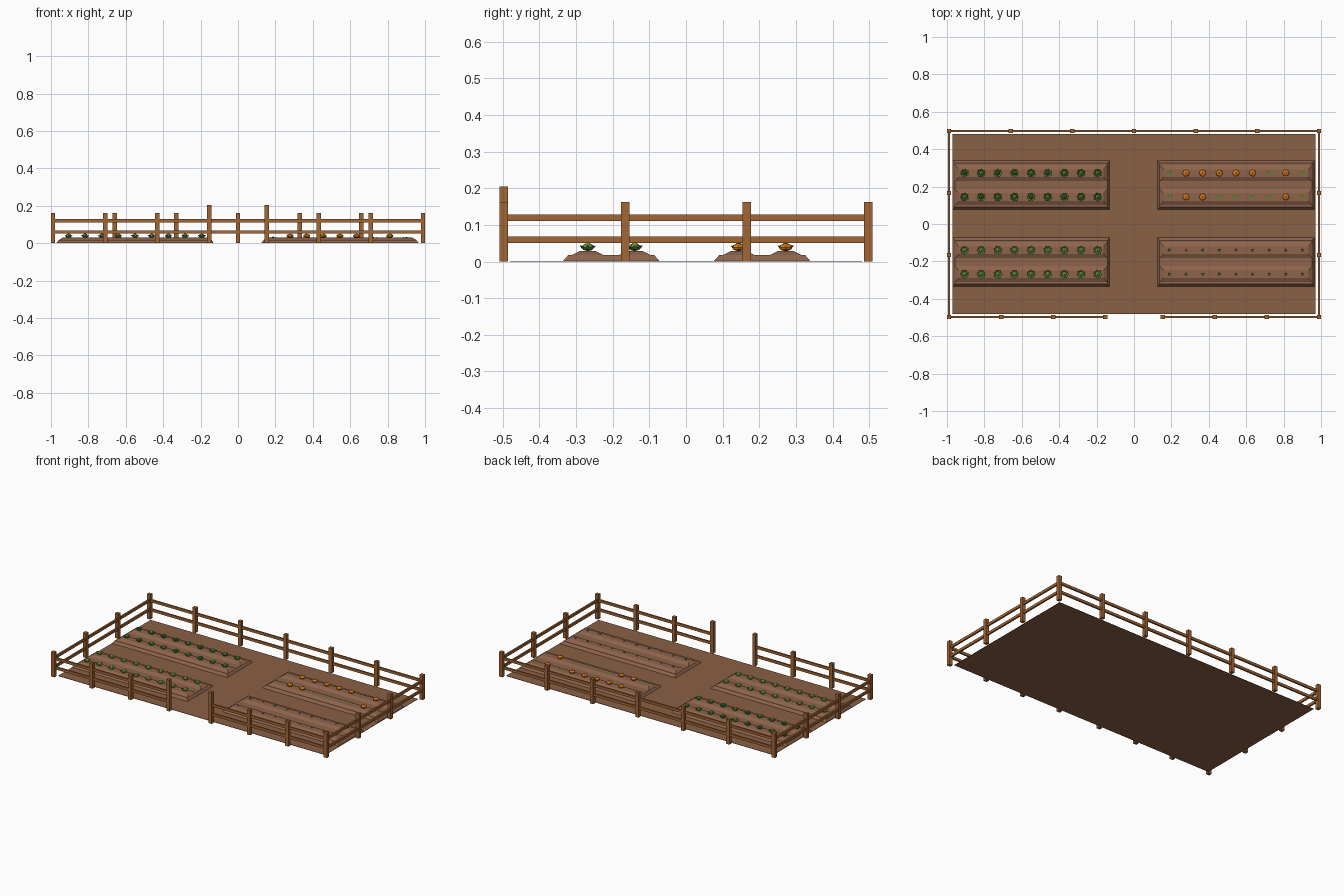
import bpy, bmesh, math, random
from mathutils import Matrix, Vector

random.seed(4)
if "Cube" in bpy.data.objects:
    bpy.data.objects.remove(bpy.data.objects["Cube"])


def material(name, r, g, b):
    col = [(c / 255) ** 2.2 for c in (r, g, b)] + [1]
    m = bpy.data.materials.new(name)
    m.use_nodes = True
    m.diffuse_color = col
    m.node_tree.nodes["Principled BSDF"].inputs["Base Color"].default_value = col
    return m


GROUND = material("path earth", 137, 97, 71)
SOIL = material("bed soil", 140, 99, 76)
WOOD = material("fence wood", 160, 102, 56)
LIGHT = material("light leaf", 146, 190, 88)
MID = material("fresh leaf", 100, 168, 66)
DARK = material("deep leaf", 56, 124, 62)
VINE = material("vine leaf", 84, 128, 56)
ORANGE = material("ripe orange", 214, 120, 28)


def to_mesh(name, bm, *mats):
    me = bpy.data.meshes.new(name)
    bm.to_mesh(me)
    bm.free()
    for m in mats:
        me.materials.append(m)
    return me


def place(name, me, loc=(0, 0, 0), turn=0):
    ob = bpy.data.objects.new(name, me)
    ob.location = loc
    ob.rotation_euler.z = turn
    bpy.context.collection.objects.link(ob)
    return ob


def frustum(bm, x, y, z, sx, sy, h, inset_x=0, inset_y=0):
    """Block centred on x, y and standing on z, its top drawn in by the insets."""
    mat = Matrix.Translation((x, y, z + h / 2)) @ Matrix.Diagonal((sx, sy, h, 1))
    for v in bmesh.ops.create_cube(bm, size=1, matrix=mat)["verts"]:
        if v.co.z > z + h / 2:
            v.co.x -= math.copysign(inset_x, v.co.x - x)
            v.co.y -= math.copysign(inset_y, v.co.y - y)


# Ground sheet
bm = bmesh.new()
frustum(bm, 0, 0, 0, 1.94, 0.96, 0.002)
place("ground", to_mesh("ground", bm, GROUND))

# Fence
FX, FY, GATE = 0.989, 0.497, 0.153
post_no = 0


def post(x, y, h=0.162):
    global post_no
    post_no += 1
    bm = bmesh.new()
    frustum(bm, 0, 0, 0, 0.023, 0.023, h)
    place(f"fence_post_{post_no}", to_mesh("fence_post", bm, WOOD), (x, y, 0))


def rails(name, a, b):
    for level, z in (("lower", 0.051), ("upper", 0.111)):
        bm = bmesh.new()
        frustum(bm, (a[0] + b[0]) / 2, (a[1] + b[1]) / 2, z,
                abs(b[0] - a[0]) + 0.011, abs(b[1] - a[1]) + 0.011, 0.017)
        place(f"{name}_{level}_rail", to_mesh("rail", bm, WOOD))


for i in range(7):
    post(FX * (i / 3 - 1), FY)
rails("back", (-FX, FY), (FX, FY))
for side, s in (("left", 1), ("right", -1)):
    post(s * GATE, -FY, 0.205)
    for i in range(1, 4):
        post(s * (GATE + (FX - GATE) * i / 3), -FY)
    for y in (-FY / 3, FY / 3):
        post(s * FX, y)
    rails(f"front_{side}", (s * GATE, -FY), (s * FX, -FY))
    rails(f"{side}_side", (s * FX, -FY), (s * FX, FY))


# Planting beds, each with two raised rows
ROWS = (-0.064, 0.064)
BEDS = {"back_right": (-0.55, 0.208), "front_right": (-0.55, -0.204),
        "back_left": (0.545, 0.208), "front_left": (0.545, -0.204)}
bm = bmesh.new()
frustum(bm, 0, 0, 0.001, 0.84, 0.264, 0.017, 0.012, 0.015)
for y in ROWS:
    frustum(bm, 0, y, 0.018, 0.812, 0.085, 0.011, 0.018, 0.022)
bed_mesh = to_mesh("bed", bm, SOIL)
for name, (x, y) in BEDS.items():
    place(f"{name}_bed", bed_mesh, (x, y, 0))


# Crops
def leaf(bm, angle, r, tip_z, width, mat=0, r0=0.002, z0=0.001):
    """Pointed leaf folded across its middle, running outwards at an angle."""
    rot = Matrix.Rotation(angle, 3, "Z")
    rm, zm = (r0 + r) / 2, (z0 + tip_z) / 2
    base, l, rt, tip = [bm.verts.new(rot @ Vector(p)) for p in (
        (r0, 0, z0), (rm, width / 2, zm), (rm, -width / 2, zm), (r, 0, tip_z))]
    for tri in ((base, rt, l), (l, rt, tip)):
        bm.faces.new(tri).material_index = mat


def cabbage(inner, outer):
    bm = bmesh.new()
    bmesh.ops.create_icosphere(bm, subdivisions=1, radius=0.015,
                               matrix=Matrix.Translation((0, 0, 0.010)))
    for v in bm.verts:
        v.co.z = max(v.co.z, 0)
    for i in range(7):
        leaf(bm, i * math.tau / 7, 0.023, 0.015, 0.02, 1, 0.006)
    return to_mesh("cabbage", bm, inner, outer)


def vine(fruit):
    bm = bmesh.new()
    for a in (0.2, 1.6, 3.0, 4.6):
        leaf(bm, a, 0.023 if abs(math.cos(a)) > 0.5 else 0.012, 0.004, 0.014)
    if fruit:
        # Ribbed fruit: every other meridian pulled in
        new = bmesh.ops.create_uvsphere(bm, u_segments=12, v_segments=6, radius=0.019)["verts"]
        for v in new:
            a = round(math.atan2(v.co.y, v.co.x) / math.tau * 12)
            k = 0.86 if a % 2 else 1
            v.co = (v.co.x * k, v.co.y * k, v.co.z * 0.55 + 0.0105)
        for f in bm.faces:
            if all(v in new for v in f.verts):
                f.material_index = 1
        bmesh.ops.create_cone(bm, segments=5, radius1=0.004, radius2=0.002, depth=0.005,
                              cap_ends=True, matrix=Matrix.Translation((0, 0, 0.022)))
    return to_mesh("vine", bm, VINE, ORANGE)


def seedling():
    bm = bmesh.new()
    for a in (0.4, 2.5, 4.6):
        leaf(bm, a, 0.008, 0.006, 0.007)
    return to_mesh("seedling", bm, DARK)


fresh, deep, pale = cabbage(MID, DARK), cabbage(DARK, MID), cabbage(LIGHT, MID)
fruiting, bare, sprout = vine(True), vine(False), seedling()
# F marks a fruit, D a deep green head; row order is front, back
PLAN = {"back_right": (".D..D.D..", "D.DD.D..."), "front_right": ("." * 9,) * 2,
        "back_left": (".FF....F.", ".FFFFF.F."), "front_left": ("." * 9,) * 2}
KINDS = {"back_right": {".": fresh, "D": deep}, "front_right": {".": pale},
         "back_left": {".": bare, "F": fruiting}, "front_left": {".": sprout}}
for name, rows in PLAN.items():
    bx, by = BEDS[name]
    for dy, row in zip(ROWS, rows):
        for i, mark in enumerate(row):
            me = KINDS[name][mark]
            turn = random.uniform(-0.3, 0.3) if "vine" in me.name else random.uniform(0, 6)
            place(f"{name}_{me.name.split('.')[0]}", me,
                  (bx + (i - 4) * 0.089, by + dy, 0.0285), turn)
